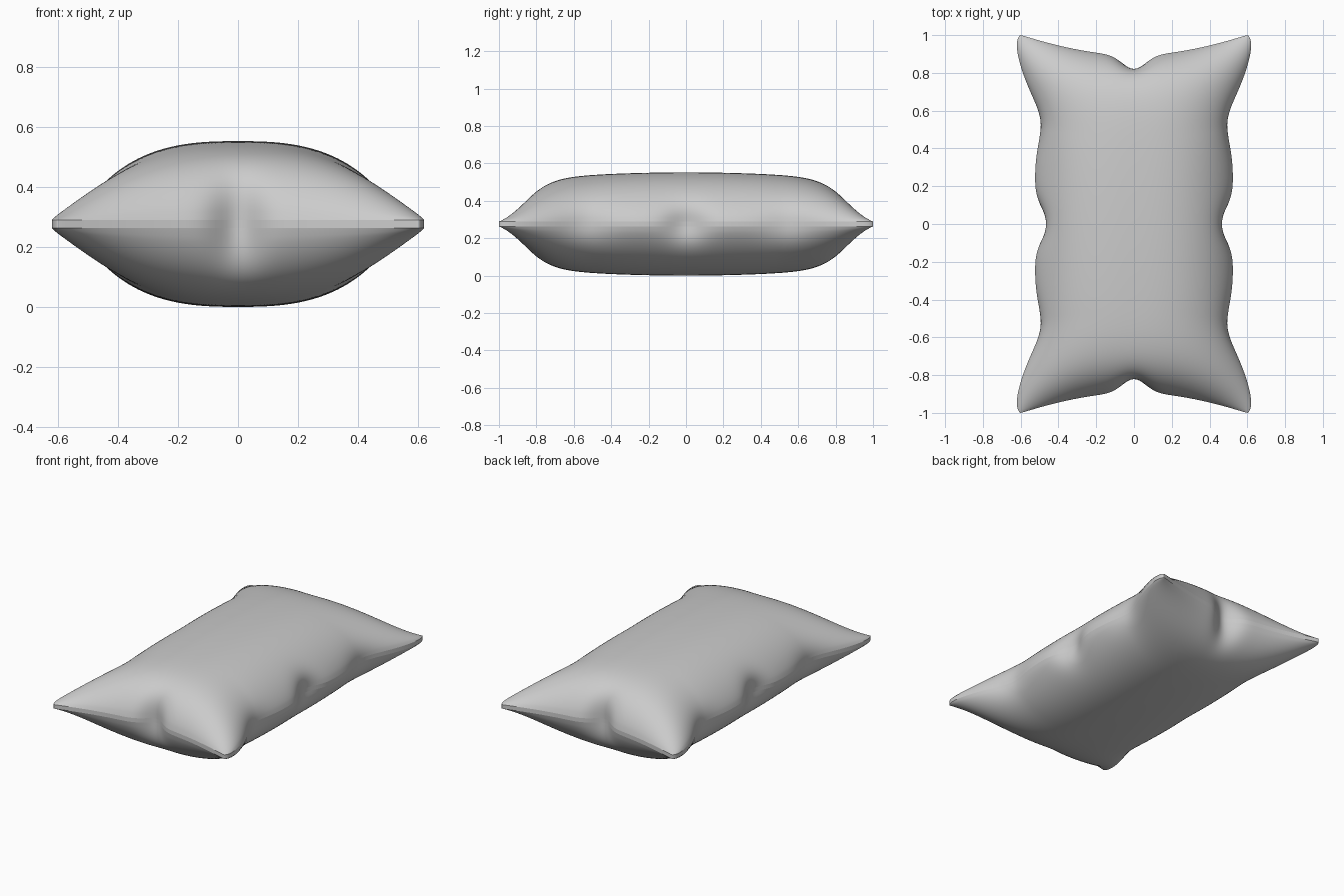
import bpy, bmesh, math

cube = bpy.data.objects.get("Cube")
if cube:
    bpy.data.objects.remove(cube, do_unlink=True)

SEAM_Z, SEAM_HALF, PUFF = 0.276, 0.013, 0.263


def pinch(t, centre, width):
    return math.exp(-((t - centre) / width) ** 2 / 2)


def smoothstep(a, b, t):
    t = min(max((t - a) / (b - a), 0), 1)
    return t * t * (3 - 2 * t)


def cushion_point(u, v, side):
    """Map the unit square to the puffed upper (side=1) or lower (-1) cloth."""
    au, av = min(abs(u), 1), min(abs(v), 1)
    # Flared outline, with gathers that fade away from the seam
    half_w = 0.525 + 0.105 * smoothstep(0.5, 1, av)
    half_w -= (0.063 * pinch(av, 0, 0.08) + 0.032 * pinch(av, 0.53, 0.11)) * au ** 11
    half_l = 0.892 + 0.12 * au ** 1.8 - 0.072 * pinch(au, 0, 0.095) * av ** 14
    # Blunt, rounded corners
    corner = (au * av) ** 24
    x = u * (half_w - 0.026 * corner)
    y = v * (half_l - 0.013 * corner)
    # Domed section, gently crowned along the length and thin at the corners
    across = max(1 - au ** 2.7, 0) ** 0.72
    along = max(1 - av ** 9, 0) ** 0.75 * (1 - 0.16 * av ** 2)
    puff = across * along * (1 - 0.4 * au ** 1.5 * av ** 4)
    return x, y, SEAM_Z + side * (SEAM_HALF + PUFF * puff)


# Closed slab: upper cloth, lower cloth and the seam band between them
bm = bmesh.new()
bmesh.ops.create_grid(bm, x_segments=88, y_segments=128, size=1)
lower = list(bm.verts)
upper = bmesh.ops.extrude_face_region(bm, geom=bm.faces[:], use_keep_orig=True)["geom"]
upper = [g for g in upper if isinstance(g, bmesh.types.BMVert)]
for verts, side in ((lower, -1), (upper, 1)):
    for vert in verts:
        # Closer spacing toward the seam
        u, v = (0.5 * t + 0.5 * math.sin(t * math.pi / 2) for t in vert.co.xy)
        vert.co = cushion_point(u, v, side)
bmesh.ops.recalc_face_normals(bm, faces=bm.faces[:])

# Crisp piping lines along both sides of the seam band
low_set = set(lower)
for face in bm.faces:
    face.smooth = True
for edge in bm.edges:
    kinds = [sum(v in low_set for v in f.verts) for f in edge.link_faces]
    if len(set(kinds)) > 1:
        edge.smooth = False

mesh = bpy.data.meshes.new("cushion")
bm.to_mesh(mesh)
bm.free()
cushion = bpy.data.objects.new("cushion", mesh)
bpy.context.collection.objects.link(cushion)

# Plain light grey cloth
cloth = bpy.data.materials.new("light grey cloth")
cloth.use_nodes = True
colour = (0.6, 0.6, 0.6, 1)
cloth.diffuse_color = colour
cloth.node_tree.nodes["Principled BSDF"].inputs["Base Color"].default_value = colour
mesh.materials.append(cloth)
